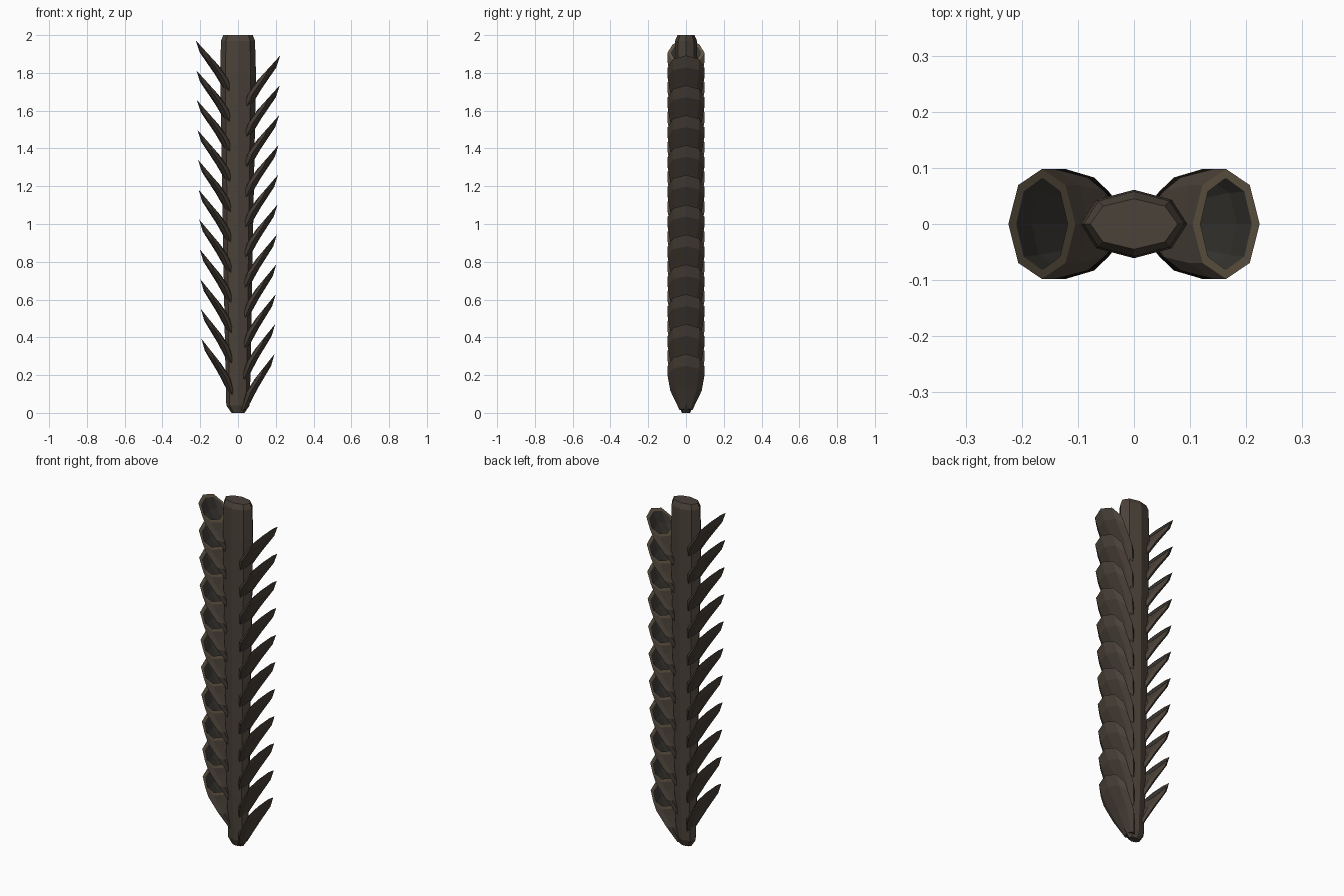
import bpy, bmesh
from math import cos, sin, pi

if "Cube" in bpy.data.objects:
    bpy.data.objects.remove(bpy.data.objects["Cube"])

SIDES = 8


def material(name, rgb):
    m = bpy.data.materials.new(name)
    m.diffuse_color = (*rgb, 1)
    m.use_nodes = True
    m.node_tree.nodes["Principled BSDF"].inputs["Base Color"].default_value = m.diffuse_color
    return m


BROWN = material("dark_brown", (0.07, 0.054, 0.041))
RIM = material("rim_brown", (0.12, 0.09, 0.058))
INNER = material("inner_dark", (0.04, 0.036, 0.031))


def loft(name, rings, mats):
    """Skin a list of (cx, cz, half_x, half_z, half_y) octagon rings, capping both ends.
    mats holds one material index per band."""
    bm = bmesh.new()
    loops = []
    for cx, cz, hx, hz, hy in rings:
        loops.append([bm.verts.new((cx + hx * cos(a), hy * sin(a), cz + hz * cos(a)))
                      for a in (2 * pi * i / SIDES for i in range(SIDES))])
    for lo, hi, mat in zip(loops, loops[1:], mats):
        for i in range(SIDES):
            j = (i + 1) % SIDES
            bm.faces.new((lo[i], lo[j], hi[j], hi[i])).material_index = mat
    bm.faces.new(loops[0][::-1]).material_index = mats[0]
    bm.faces.new(loops[-1]).material_index = mats[-1]
    bmesh.ops.recalc_face_normals(bm, faces=bm.faces)
    me = bpy.data.meshes.new(name)
    bm.to_mesh(me)
    bm.free()
    for m in (BROWN, RIM, INNER):
        me.materials.append(m)
    ob = bpy.data.objects.new(name, me)
    bpy.context.collection.objects.link(ob)
    return ob


# Central stem, slightly wider towards the top
stem = [(0.00, 0.035, 0.022), (0.04, 0.062, 0.038), (0.30, 0.068, 0.050),
        (1.80, 0.095, 0.061), (1.97, 0.090, 0.058), (2.00, 0.078, 0.045)]
loft("stem", [(0, z, hx, 0, hy) for z, hx, hy in stem], [0] * 5)

# Cup: outer wall, rim, then inner wall; z is measured from the tip
CUP = [(0.035, -0.295, 0.020, 0.003, 0.035),
       (0.083, -0.195, 0.042, 0.018, 0.083),
       (0.142, -0.113, 0.062, 0.050, 0.098),
       (0.165, -0.065, 0.060, 0.065, 0.098),
       (0.165, -0.065, 0.046, 0.050, 0.082),
       (0.138, -0.115, 0.046, 0.038, 0.078),
       (0.085, -0.188, 0.028, 0.012, 0.060)]
CUP_MATS = [0, 0, 0, 1, 2, 2]

# Two rows of eleven cups, the left row staggered higher
for side, sign, first in (("right", 1, 0.312), ("left", -1, 0.392)):
    for n in range(11):
        tip = first + 0.158 * n
        s = 0.86 + 0.0135 * n
        rings = [(sign * cx * s, max(tip + cz, 0.006), sign * hx * s, hz, hy)
                 for cx, cz, hx, hz, hy in CUP]
        loft(f"{side}_cup_{n + 1}", rings, CUP_MATS)
